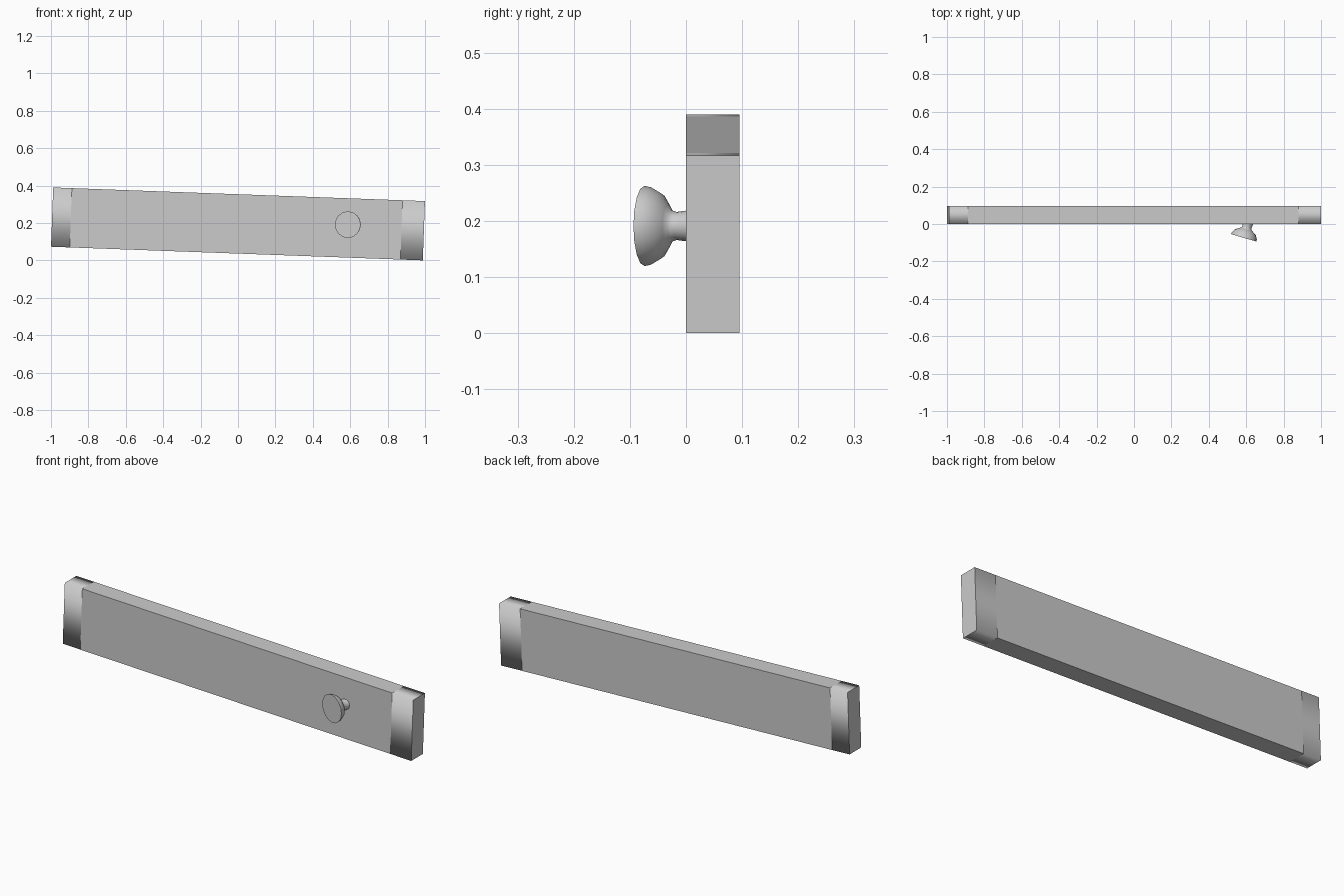
import bpy, bmesh, math
from mathutils import Vector, Matrix

if "Cube" in bpy.data.objects:
    bpy.data.objects.remove(bpy.data.objects["Cube"])

gray = bpy.data.materials.new("plain gray")
gray.diffuse_color = (0.6, 0.6, 0.6, 1)
gray.use_nodes = True
gray.node_tree.nodes["Principled BSDF"].inputs["Base Color"].default_value = gray.diffuse_color


def add_object(name, bm):
    bmesh.ops.recalc_face_normals(bm, faces=bm.faces[:])
    mesh = bpy.data.meshes.new(name)
    bm.to_mesh(mesh)
    bm.free()
    mesh.materials.append(gray)
    obj = bpy.data.objects.new(name, mesh)
    bpy.context.collection.objects.link(obj)
    return obj


def skin(bm, rings):
    """Join successive rings with quads and close both ends."""
    bands = []
    n = len(rings[0])
    for a, b in zip(rings, rings[1:]):
        bands.append([bm.faces.new((a[i], a[(i + 1) % n], b[(i + 1) % n], b[i]))
                      for i in range(n)])
    ends = [bm.faces.new(rings[0]), bm.faces.new(rings[-1])]
    return bands, ends


# Board: slightly tilted bar with a softly shaded band at each end
LENGTH, HEIGHT, DEPTH = 1.989, 0.317, 0.095
half = LENGTH / 2
bm = bmesh.new()
rings = []
for s in (-half, -half + 0.10, half - 0.12, half):
    rings.append([bm.verts.new((s, y, z)) for y, z in
                  ((0, -HEIGHT / 2), (DEPTH, -HEIGHT / 2),
                   (DEPTH, HEIGHT / 2), (0, HEIGHT / 2))])
bands, ends = skin(bm, rings)
for band in (bands[0], bands[2]):
    for f in band:
        f.smooth = True
# Only the long edges inside the end bands stay soft
for e in bm.edges:
    e.smooth = all(f.smooth for f in e.link_faces) and \
        abs(e.verts[0].co.x - e.verts[1].co.x) > 0.01
bm.transform(Matrix.Translation((0, 0, 0.195)) @ Matrix.Rotation(math.radians(2.1), 4, 'Y'))
add_object("board", bm)

# Knob: lathed head and stem, (distance behind the face, radius)
profile = [(0, 0.0715), (0.012, 0.069), (0.031, 0.058), (0.044, 0.038),
           (0.050, 0.028), (0.060, 0.025), (0.074, 0.027), (0.088, 0.028)]
SIDES = 16
bm = bmesh.new()
rings = [[bm.verts.new((r * math.cos(2 * math.pi * i / SIDES), t,
                        r * math.sin(2 * math.pi * i / SIDES)))
          for i in range(SIDES)] for t, r in profile]
skin(bm, rings)
bm.transform(Matrix.Translation((0.587, -0.074, 0.191)) @ Matrix.Rotation(math.radians(-16), 4, 'Z'))
knob = add_object("knob", bm)
bpy.context.view_layer.objects.active = knob
knob.select_set(True)
bpy.ops.object.shade_smooth_by_angle(angle=math.radians(50))
